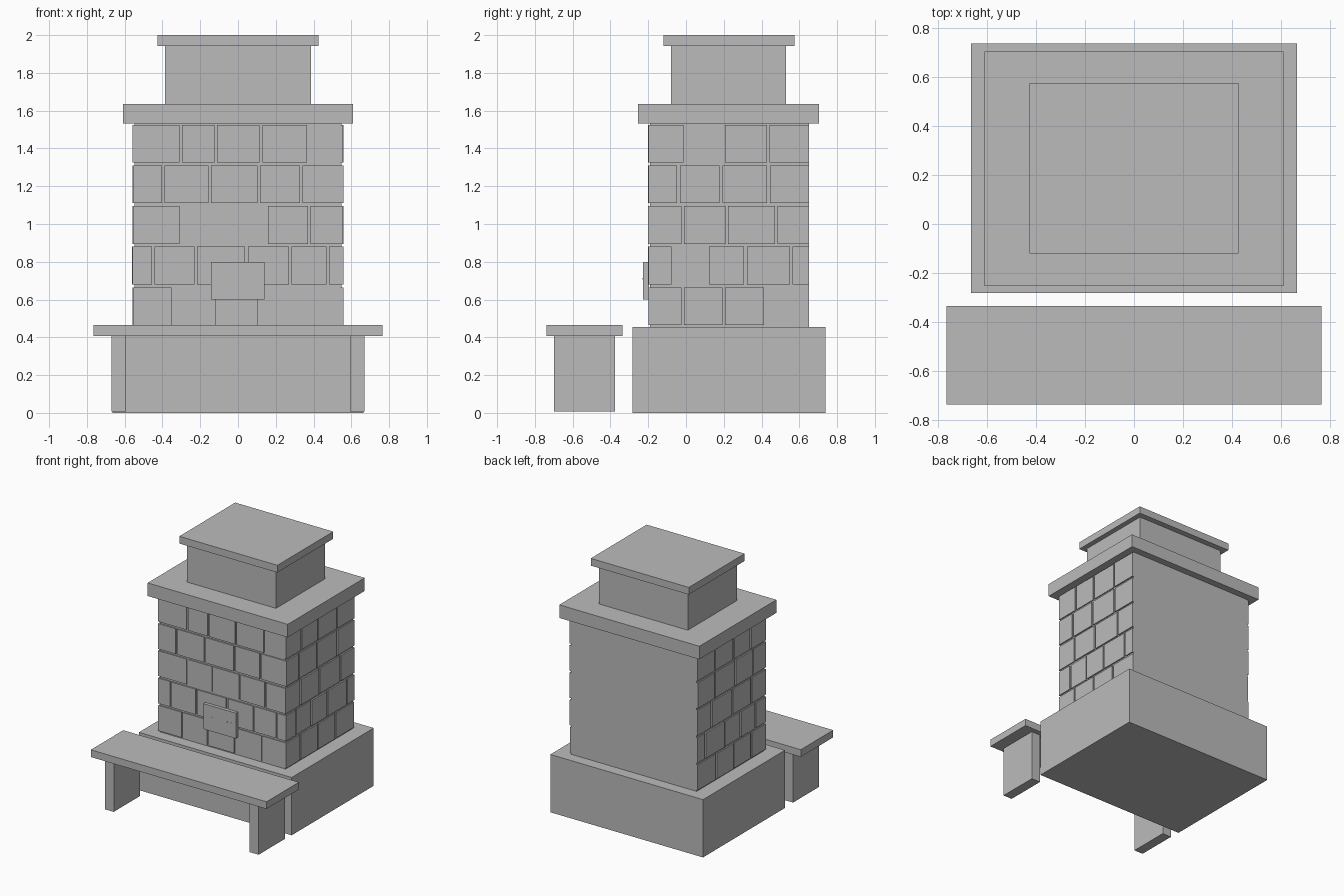
import bpy, bmesh, random
from mathutils import Vector

if "Cube" in bpy.data.objects:
    bpy.data.objects.remove(bpy.data.objects["Cube"])

random.seed(4)
stone = bpy.data.materials.new("stone_grey")
stone.diffuse_color = (0.5, 0.5, 0.5, 1)
stone.use_nodes = True
stone.node_tree.nodes["Principled BSDF"].inputs["Base Color"].default_value = stone.diffuse_color


def add_box(bm, lo, hi):
    """Add a box spanning two corners."""
    lo, hi = Vector(lo), Vector(hi)
    verts = bmesh.ops.create_cube(bm, size=1)["verts"]
    for v in verts:
        v.co = Vector([(lo[i] + hi[i]) / 2 + v.co[i] * (hi[i] - lo[i]) for i in range(3)])


def make(name, boxes):
    """Build one object from a list of boxes."""
    bm = bmesh.new()
    for lo, hi in boxes:
        add_box(bm, lo, hi)
    mesh = bpy.data.meshes.new(name)
    bm.to_mesh(mesh)
    bm.free()
    mesh.materials.append(stone)
    ob = bpy.data.objects.new(name, mesh)
    bpy.context.collection.objects.link(ob)
    return ob


# Plinth, core, cornice and stepped top
make("plinth", [((-0.665, -0.282, 0), (0.665, 0.738, 0.455))])
make("stove_core", [((-0.548, -0.19, 0.455), (0.548, 0.65, 1.535))])
make("cornice", [((-0.61, -0.253, 1.532), (0.61, 0.705, 1.635))])
make("upper_block", [((-0.387, -0.08, 1.635), (0.387, 0.53, 1.945))])
make("top_cap", [((-0.427, -0.12, 1.943), (0.427, 0.575, 2.0))])

# Bench in front
make("bench_seat", [((-0.765, -0.738, 0.408), (0.765, -0.335, 0.465))])
make("bench_legs", [((min(s * 0.592, s * 0.67), -0.70, 0.008),
                     (max(s * 0.592, s * 0.67), -0.375, 0.408)) for s in (-1, 1)])

# Tile joints per row, bottom to top
FRONT = [(-0.345, -0.125, 0.112, 0.348),
         (-0.448, -0.223, 0.045, 0.277, 0.475),
         (-0.303, -0.083, 0.152, 0.378),
         (-0.395, -0.15, 0.11, 0.335),
         (-0.303, -0.118, 0.122, 0.372)]
SIDE = [(-0.018, 0.2, 0.42),
        (-0.07, 0.115, 0.315, 0.557),
        (-0.018, 0.215, 0.477),
        (-0.04, 0.185, 0.437),
        (-0.007, 0.2, 0.435)]
GAP = 0.007


def tile_spans(rows, start, end):
    """Yield start, end, bottom, top and depth of each tile."""
    for r, joints in enumerate(rows):
        z = 0.465 + 0.215 * r
        edges = [start - GAP, *joints, end + GAP]
        for a, b in zip(edges, edges[1:]):
            yield a + GAP, b - GAP, z, z + 0.2, random.uniform(0.007, 0.012)


# Front tiles
make("front_tiles", [((a, -0.19 - d, z0), (b, -0.185, z1))
                     for a, b, z0, z1, d in tile_spans(FRONT, -0.556, 0.556)])

# Side tiles
for name, s in (("right_tiles", 1), ("left_tiles", -1)):
    boxes = []
    for a, b, z0, z1, d in tile_spans(SIDE, -0.198, 0.65):
        xs = sorted((s * 0.543, s * (0.548 + d)))
        boxes.append(((xs[0], a, z0), (xs[1], b, z1)))
    make(name, boxes)

# Firebox door with a row of small air slots
make("fire_door", [((-0.143, -0.227, 0.6), (0.14, -0.195, 0.8))])
make("air_slots", [((-0.1 + i * 0.04 - 0.006, -0.229, 0.706),
                    (-0.1 + i * 0.04 + 0.006, -0.226, 0.714)) for i in range(6)])
